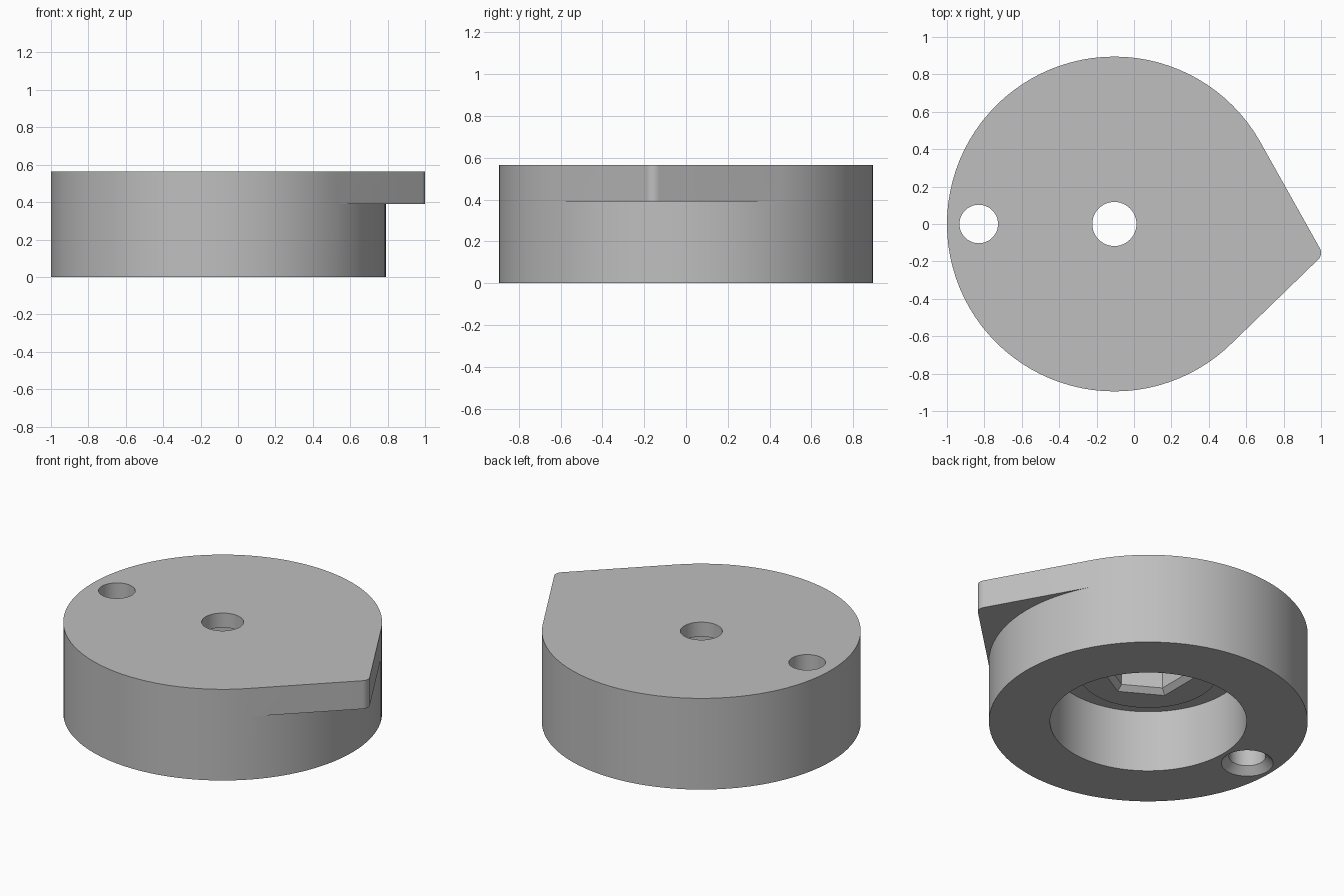
import bpy, bmesh
from math import cos, sin, radians, tau

cube = bpy.data.objects.get("Cube")
if cube:
    bpy.data.objects.remove(cube, do_unlink=True)

CX, RADIUS, STEP_Z, TOP_Z = -0.105, 0.895, 0.39, 0.565
SEGMENTS = 96
NOSE_TOP, NOSE_BOTTOM = 8, -12      # circle steps where the nose leaves the drum

grey = bpy.data.materials.new("plain grey")
grey.use_nodes = True
colour = (0.52, 0.52, 0.52, 1)
grey.diffuse_color = colour
grey.node_tree.nodes["Principled BSDF"].inputs["Base Color"].default_value = colour


def finish(bm, name):
    bmesh.ops.recalc_face_normals(bm, faces=bm.faces)
    mesh = bpy.data.meshes.new(name)
    bm.to_mesh(mesh)
    bm.free()
    mesh.materials.append(grey)
    obj = bpy.data.objects.new(name, mesh)
    bpy.context.collection.objects.link(obj)
    return obj


def walls(bm, low, high):
    for i in range(len(low)):
        bm.faces.new((low[i - 1], low[i], high[i], high[i - 1]))


def stacked_rings(name, x, rings, sides, turn=0):
    """Closed solid made of coaxial rings given as (radius, z)."""
    bm = bmesh.new()
    loops = [[bm.verts.new((x + r * cos(turn + tau * i / sides),
                            r * sin(turn + tau * i / sides), z))
              for i in range(sides)] for r, z in rings]
    for low, high in zip(loops, loops[1:]):
        walls(bm, low, high)
    bm.faces.new(loops[0])
    bm.faces.new(loops[-1])
    return finish(bm, name)


# Drum with an overhanging pointed nose on its upper part
bm = bmesh.new()


def circle_point(i, z):
    a = tau * i / SEGMENTS
    return bm.verts.new((CX + RADIUS * cos(a), RADIUS * sin(a), z))


order = range(NOSE_TOP, NOSE_TOP + SEGMENTS)
base = [circle_point(i, 0) for i in order]
step = [circle_point(i, STEP_Z) for i in order]
walls(bm, base, step)
bm.faces.new(base)

last = SEGMENTS + NOSE_BOTTOM - NOSE_TOP
tip_angles = [radians(-45 + 75 * i / 10) for i in range(11)]
tip = [bm.verts.new((0.95 + 0.05 * cos(a), -0.154 + 0.05 * sin(a), STEP_Z))
       for a in tip_angles]
bm.faces.new(step[last:] + [step[0]] + tip[::-1])       # nose underside
outline = step[:last + 1] + tip
top = [bm.verts.new((v.co.x, v.co.y, TOP_Z)) for v in outline]
walls(bm, outline, top)
bm.faces.new(top)
body = finish(bm, "cam_body")

# Bore with a raised boss, chamfered hex socket, axle hole, countersunk pin hole
cutters = [
    stacked_rings("bore_cutter", CX,
                  [(0.552, -0.1), (0.552, 0.383), (0.39, 0.383), (0.39, 0.315)], SEGMENTS),
    stacked_rings("hex_cutter", CX,
                  [(0.325, 0.265), (0.233, 0.345), (0.233, 0.475)], 6, radians(30)),
    stacked_rings("axle_hole_cutter", CX, [(0.118, 0.42), (0.118, 0.7)], 48),
    stacked_rings("pin_hole_cutter", -0.83,
                  [(0.246, -0.1), (0.103, 0.043), (0.103, 0.7)], 48),
]

bpy.ops.object.select_all(action="DESELECT")
bpy.context.view_layer.objects.active = body
body.select_set(True)
for cutter in cutters:
    cutter.hide_render = True
    cut = body.modifiers.new(cutter.name, "BOOLEAN")
    cut.operation = "DIFFERENCE"
    cut.solver = "EXACT"
    cut.object = cutter
    bpy.ops.object.modifier_apply(modifier=cut.name)
    bpy.data.objects.remove(cutter, do_unlink=True)

bpy.ops.object.shade_smooth_by_angle(angle=radians(25))
